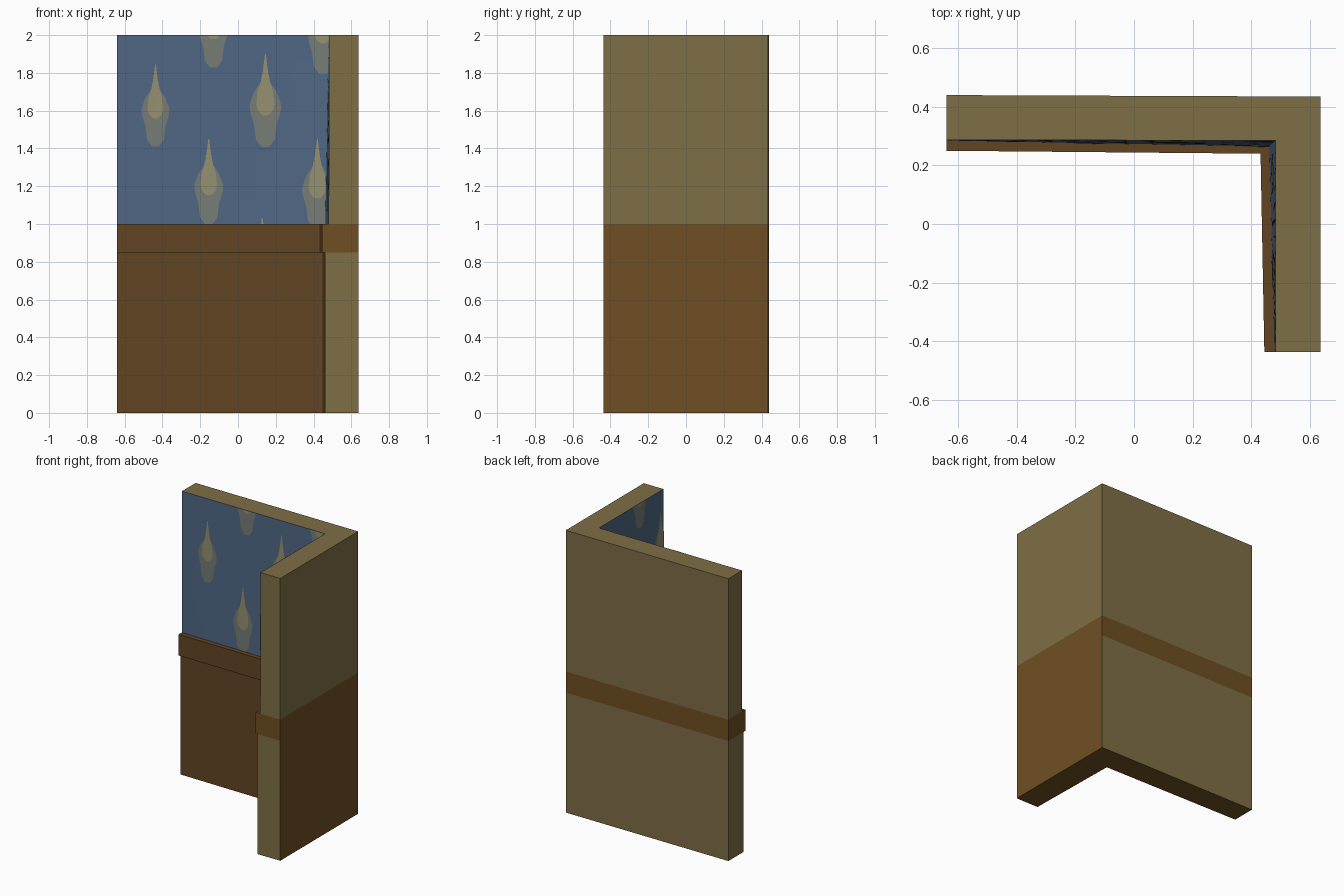
import bpy
from mathutils import Vector

if "Cube" in bpy.data.objects:
    bpy.data.objects.remove(bpy.data.objects["Cube"])


def srgb(h):
    out = []
    for i in (0, 2, 4):
        c = int(h[i:i + 2], 16) / 255
        out.append(c / 12.92 if c <= 0.04045 else ((c + 0.055) / 1.055) ** 2.4)
    return (*out, 1)


def material(name, h):
    m = bpy.data.materials.new(name)
    m.diffuse_color = srgb(h)
    m.use_nodes = True
    m.node_tree.nodes["Principled BSDF"].inputs["Base Color"].default_value = m.diffuse_color
    return m


TAN = material("tan plaster", "7f6f46")
BROWN = material("warm brown", "704f23")
DARK = material("dark wood", "624523")
BLUE = material("blue wallpaper", "506784")
GREY = material("grey motif", "767c76")
GOLD = material("gold motif", "949070")


def add_object(name, verts, faces, mats, idx):
    me = bpy.data.meshes.new(name)
    me.from_pydata(verts, [], faces)
    for m in mats:
        me.materials.append(m)
    for p, i in zip(me.polygons, idx):
        p.material_index = i
    ob = bpy.data.objects.new(name, me)
    bpy.context.collection.objects.link(ob)
    return ob


def ring(z, end_x, corner, end_y):
    # L outline, clockwise from the back left
    pts = [(-0.64, 0.44), (0.637, 0.435), (0.637, -0.437),
           (end_x, -0.437), corner, (-0.64, end_y)]
    return [(x, y, z) for x, y in pts]


def section(name, low, high, mats, side_idx, bottom, top, skip=()):
    # side order: back, right, front end, inner right, inner back, left end
    faces, idx = [], []
    for i in range(6):
        if i not in skip:
            j = (i + 1) % 6
            faces.append((i, i + 6, j + 6, j))
            idx.append(side_idx[i])
    # each cap is split into two arms at the inner corner
    faces += [(0, 1, 4, 5), (1, 2, 3, 4), (11, 10, 7, 6), (10, 9, 8, 7)]
    idx += [bottom, bottom, top, top]
    return add_object(name, low + high, faces, mats, idx)


# Lower panelling
section("lower_wall",
        ring(0, 0.46, (0.447, 0.255), 0.27), ring(0.85, 0.46, (0.447, 0.255), 0.27),
        [TAN, BROWN, DARK], [0, 1, 0, 2, 2, 0], 1, 2)

# Protruding rail
section("rail",
        ring(0.85, 0.445, (0.432, 0.24), 0.25), ring(1.0, 0.445, (0.432, 0.24), 0.25),
        [BROWN, DARK], [0, 0, 0, 1, 1, 0], 1, 1)

# Upper wall, inner sides are made as wallpaper below
section("upper_wall",
        ring(1.0, 0.48, (0.462, 0.265), 0.285), ring(2.0, 0.483, (0.483, 0.285), 0.287),
        [TAN], [0] * 6, 0, 0, skip=(3, 4))


# Wallpaper surfaces, given by their four corners and a coordinate along the wall
def back_wall(u, z, off=0):
    t, h = (u + 0.64), z - 1
    y0 = 0.285 + (0.265 - 0.285) * t / 1.102
    y1 = 0.287 + (0.285 - 0.287) * t / 1.123
    return (u, y0 + (y1 - y0) * h - off, z)


def right_wall(u, z, off=0):
    t, h = (u + 0.437), z - 1
    x0 = 0.48 + (0.462 - 0.48) * t / 0.702
    x1 = 0.483
    return (x0 + (x1 - x0) * h - off, u, z)


def limits(wall, z):
    h = z - 1
    if wall is back_wall:
        return -0.64, 0.462 + 0.021 * h
    return -0.437, 0.265 + 0.02 * h


def strip_grid(name, wall, rows, mat):
    # rows: (z, list of u values, offset)
    n = len(rows[0][1])
    verts = [wall(u, z, off) for z, us, off in rows for u in us]
    faces = []
    for r in range(len(rows) - 1):
        for c in range(n - 1):
            a = r * n + c
            f = (a, a + 1, a + n + 1, a + n)
            faces.append(f if wall is back_wall else f[::-1])
    return add_object(name, verts, faces, [mat], [0] * len(faces))


def wallpaper(name, wall):
    rows = []
    for i in range(9):
        z = 1 + i / 8
        a, b = limits(wall, z)
        rows.append((z, [a + (b - a) * k / 12 for k in range(13)], 0))
    strip_grid(name, wall, rows, BLUE)


wallpaper("back_wallpaper", back_wall)
wallpaper("right_wallpaper", right_wall)

# Motif profiles: (distance below tip, half width)
LEAF = [(0.08, 0.008), (0.13, 0.022), (0.17, 0.05), (0.23, 0.073),
        (0.27, 0.068), (0.32, 0.052), (0.39, 0.044), (0.425, 0.018)]
CORE = [(0, 0.002), (0.08, 0.012), (0.13, 0.022), (0.17, 0.035),
        (0.23, 0.042), (0.26, 0.034), (0.28, 0.012)]


def half_width(prof, d):
    for (d0, w0), (d1, w1) in zip(prof, prof[1:]):
        if d0 <= d <= d1:
            return w0 + (w1 - w0) * (d - d0) / (d1 - d0)
    return prof[-1][1]


def plate(name, wall, u, tip, s, prof, mat, off):
    lo = max(1.001, tip - prof[-1][0] * s)
    hi = min(1.999, tip - prof[0][0] * s)
    if hi - lo < 0.005:
        return
    rows = []
    for i in range(21):
        z = lo + (hi - lo) * i / 20
        w = half_width(prof, (tip - z) / s) * s
        a, b = limits(wall, z)
        us = [min(max(u + w * k, a), b - off) for k in (-1, 0, 1)]
        rows.append((z, us, off))
    strip_grid(name, wall, rows, mat)


# Staggered motifs: wall, position, tip height, scale
MOTIFS = [(back_wall, -0.437, 1.845, 1.02), (back_wall, 0.145, 1.90, 1.16),
          (back_wall, -0.155, 1.45, 1.06), (back_wall, 0.42, 1.45, 1.12),
          (back_wall, -0.13, 2.27, 1.04), (back_wall, 0.45, 2.27, 1.12),
          (back_wall, 0.128, 1.035, 1.0),
          (right_wall, -0.40, 1.86, 1.05), (right_wall, 0.17, 1.86, 1.05),
          (right_wall, -0.15, 1.45, 1.06), (right_wall, -0.17, 2.27, 1.04)]
for i, (wall, u, tip, s) in enumerate(MOTIFS):
    plate(f"motif_leaf_{i}", wall, u, tip, s, LEAF, GREY, 0.002)
    plate(f"motif_core_{i}", wall, u, tip, s, CORE, GOLD, 0.0035)
